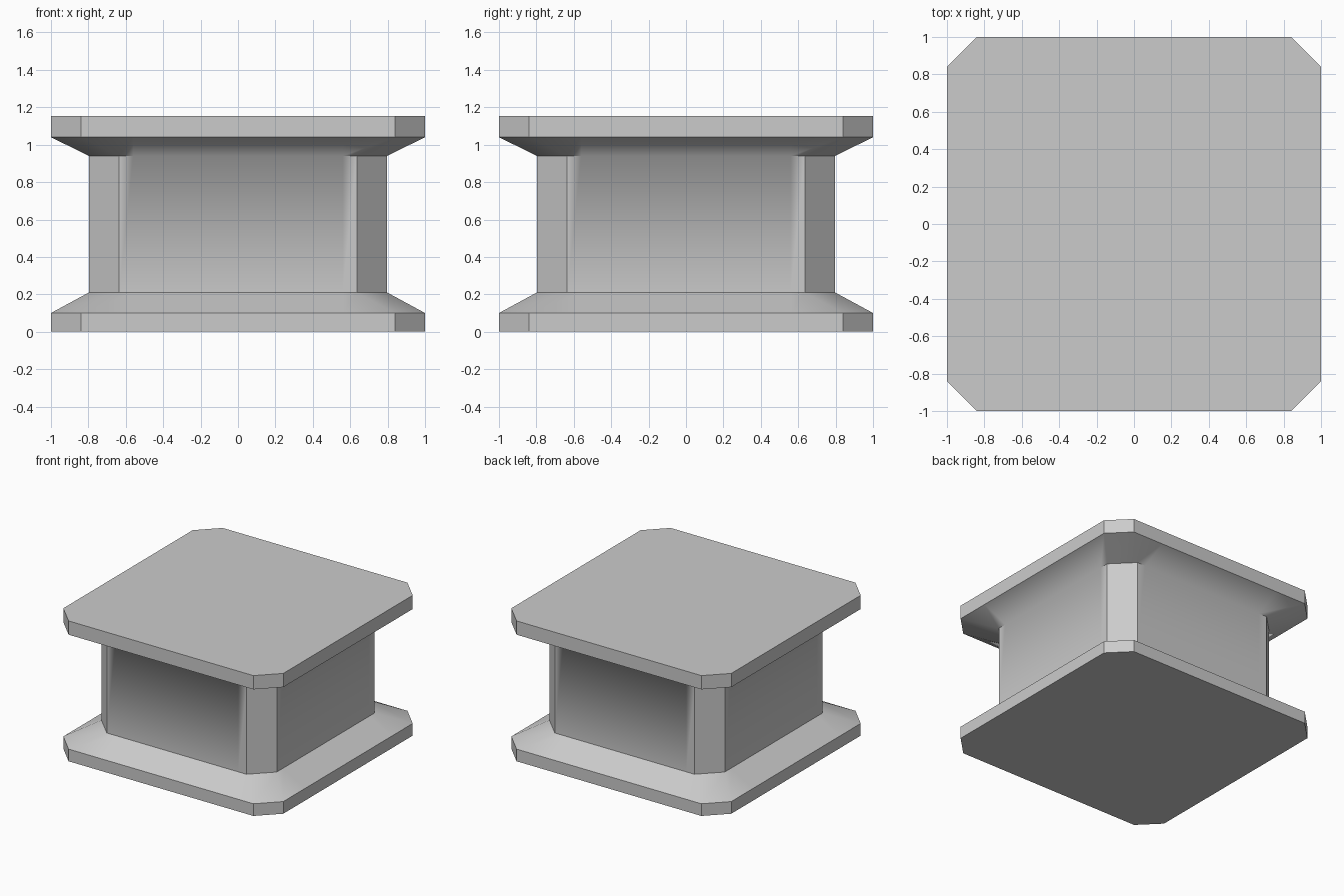
import bpy, bmesh, math
from mathutils import Matrix, Vector

if "Cube" in bpy.data.objects:
    bpy.data.objects.remove(bpy.data.objects["Cube"])

INSET = 0.56   # where the soft middle of each side begins

def ring(bm, half, flat, z):
    """Square section with cut corners, plus two extra points on each side."""
    verts = []
    for k in range(4):
        rot = Matrix.Rotation(k * math.pi / 2, 3, 'Z')
        for x in (-flat, -INSET, INSET, flat):
            verts.append(bm.verts.new(rot @ Vector((x, -half, z))))
    return verts

# Profile from bottom to top: half width, half length of straight side, height
profile = [
    (1.0, 0.84, 0.0),      # foot plate
    (1.0, 0.84, 0.10),
    (0.797, 0.635, 0.21),  # waist
    (0.797, 0.635, 0.94),
    (1.0, 0.84, 1.04),     # top plate
    (1.0, 0.84, 1.153),
]

bm = bmesh.new()
rings = [ring(bm, *p) for p in profile]
for low, high in zip(rings, rings[1:]):
    for i in range(16):
        j = (i + 1) % 16
        bm.faces.new((low[i], low[j], high[j], high[i]))
bm.faces.new(rings[0][::-1])
bm.faces.new(rings[-1])
bm.normal_update()

# Smooth shading with hard edges
for f in bm.faces:
    f.smooth = True
for e in bm.edges:
    e.smooth = e.calc_face_angle(0) < math.radians(30)

# Soft junction under the top plate in the middle of each side
for k in range(4):
    pair = rings[3][4 * k + 1], rings[3][4 * k + 2]
    bm.edges.get(pair).smooth = True

mesh = bpy.data.meshes.new("pedestal")
bm.to_mesh(mesh)
bm.free()
bpy.context.collection.objects.link(bpy.data.objects.new("pedestal", mesh))
